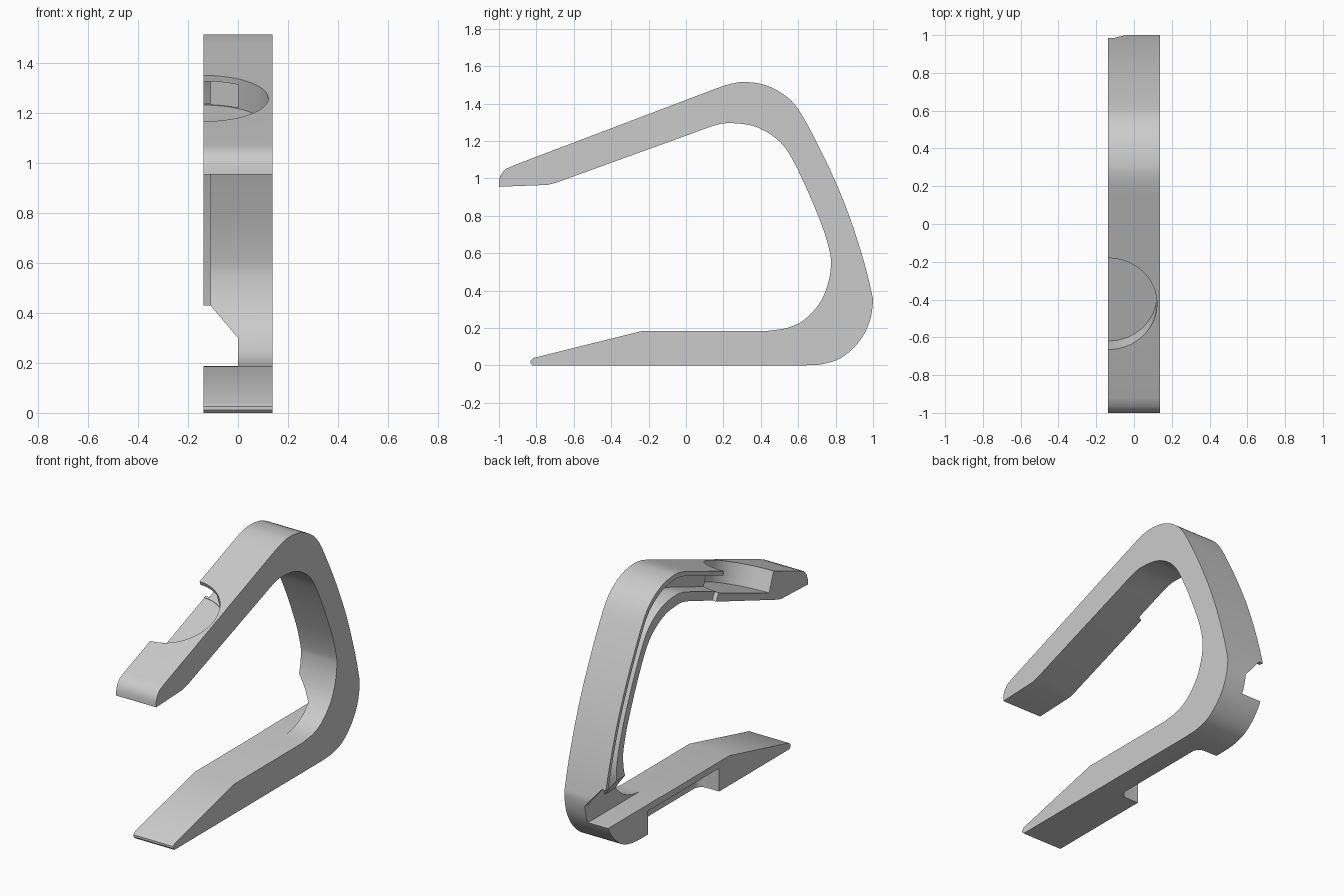
import bpy, bmesh, math
from mathutils import Vector, Matrix

if "Cube" in bpy.data.objects:
    bpy.data.objects.remove(bpy.data.objects["Cube"])

HALF = 0.1375      # half width of the hook
OUT = -0.3         # cutters reach past the open side to this x

grey = bpy.data.materials.new("light grey")
grey.diffuse_color = (0.6, 0.6, 0.6, 1)
grey.use_nodes = True
grey.node_tree.nodes["Principled BSDF"].inputs["Base Color"].default_value = grey.diffuse_color


def prism(name, pts, vec):
    """Solid made by sweeping a closed polygon along a vector."""
    bm = bmesh.new()
    face = bm.faces.new([bm.verts.new(p) for p in pts])
    new = bmesh.ops.extrude_face_region(bm, geom=[face])["geom"]
    verts = [g for g in new if isinstance(g, bmesh.types.BMVert)]
    bmesh.ops.translate(bm, verts=verts, vec=vec)
    bmesh.ops.recalc_face_normals(bm, faces=bm.faces[:])
    me = bpy.data.meshes.new(name)
    bm.to_mesh(me)
    bm.free()
    ob = bpy.data.objects.new(name, me)
    bpy.context.collection.objects.link(ob)
    return ob


def side_prism(name, yz, x0, x1):
    return prism(name, [(x0, y, z) for y, z in yz], (x1 - x0, 0, 0))


def smooth(points, n=4):
    """Catmull-Rom curve through the points, n steps per span."""
    p = [Vector(q) for q in points]
    p = [2 * p[0] - p[1]] + p + [2 * p[-1] - p[-2]]
    res = []
    for a, b, c, d in zip(p, p[1:], p[2:], p[3:]):
        for i in range(n):
            t = i / n
            res.append(0.5 * (2 * b + (c - a) * t + (2 * a - 5 * b + 4 * c - d) * t * t
                              + (3 * b - a - 3 * c + d) * t ** 3))
    return res + [p[-2]]


# Matching outer and inner curves of the bent spine, from arm to foot (y, z)
outer = smooth([(.11, 1.461), (.18, 1.487), (.25, 1.508), (.32, 1.515), (.42, 1.50), (.52, 1.45),
                (.60, 1.37), (.70, 1.19), (.80, .98), (.88, .78), (.95, .56), (.99, .40),
                (.999, .33), (.977, .22), (.92, .12), (.83, .04), (.73, .007), (.63, 0)])
inner = smooth([(.03, 1.239), (.10, 1.265), (.18, 1.29), (.25, 1.295), (.36, 1.28), (.46, 1.23),
                (.54, 1.15), (.62, 1.0), (.69, .84), (.74, .71), (.77, .60), (.775, .54),
                (.765, .46), (.735, .37), (.69, .30), (.62, .235), (.54, .20), (.44, .185)])
arm_tip = [(-.70, .975), (-.74, .965), (-1, .955), (-1, .99), (-.99, 1.02), (-.965, 1.05), (-.92, 1.07)]
foot_tip = [(-.82, 0), (-.832, .012), (-.832, .025), (-.815, .04), (-.23, .185)]

# Hook body
body = side_prism("hook_body", arm_tip + outer + foot_tip + inner[::-1], -HALF, HALF)
body.data.materials.append(grey)


def band(name, y_start, last, f0, f1, x1):
    """Cutter following the spine between two depth fractions."""
    a = Vector((y_start, 1.419 + .38 * y_start))
    b = Vector((y_start + .08, 1.228 + .37 * (y_start + .08)))
    pairs = [(a, b)] + list(zip(outer, inner))[:last]
    top = [o.lerp(i, f0) for o, i in pairs]
    low = [o + (i - o) * f1 for o, i in pairs]
    return side_prism(name, top + low[::-1], OUT, x1)


cutters = []

# Round blind pocket in the top of the arm, square to its slope
ang = math.atan(.38)
normal = Vector((0, -math.sin(ang), math.cos(ang)))
along = Vector((0, math.cos(ang), math.sin(ang)))
centre = Vector((-HALF, -.4225, 1.2585)) - normal * .127
ring = [centre + .259 * (math.cos(t) * Vector((1, 0, 0)) + math.sin(t) * along)
        for t in [2 * math.pi * i / 64 for i in range(64)]]
cutters.append(prism("round_pocket_cutter", ring, normal * .4))

# Inner channel along the spine and the narrow slit opening it inward
cutters.append(band("channel_cutter", -.30, 54, .14, .70, 0))
cutters.append(band("slit_cutter", -.18, 53, .60, 1.15, -.11))

# Gap through the back where the channel leaves the spine
gap = [(OUT, .187), (0, .187), (0, .30), (-.11, .43), (OUT, .43)]
cutters.append(prism("back_gap_cutter", [(x, .4, z) for x, z in gap], (0, .8, 0)))

# Recess under the foot with rounded inner corners
r = .05
arcs = [(-r, -.13 + r, -90), (-r, .57 - r, 0)]
curve = [(cx + r * math.cos(math.radians(s + k * 15)), cy + r * math.sin(math.radians(s + k * 15)))
         for cx, cy, s in arcs for k in range(7)]
under = [(OUT, -.13)] + curve + [(OUT, .57)]
cutters.append(prism("under_recess_cutter", [(x, y, -.1) for x, y in under], (0, 0, .245)))

# Apply the cuts
bpy.context.view_layer.objects.active = body
body.select_set(True)
for c in cutters:
    m = body.modifiers.new(c.name, 'BOOLEAN')
    m.operation = 'DIFFERENCE'
    m.solver = 'EXACT'
    m.object = c
    bpy.ops.object.modifier_apply(modifier=m.name)
for c in cutters:
    bpy.data.objects.remove(c)
bpy.ops.object.shade_smooth_by_angle(angle=math.radians(30))
